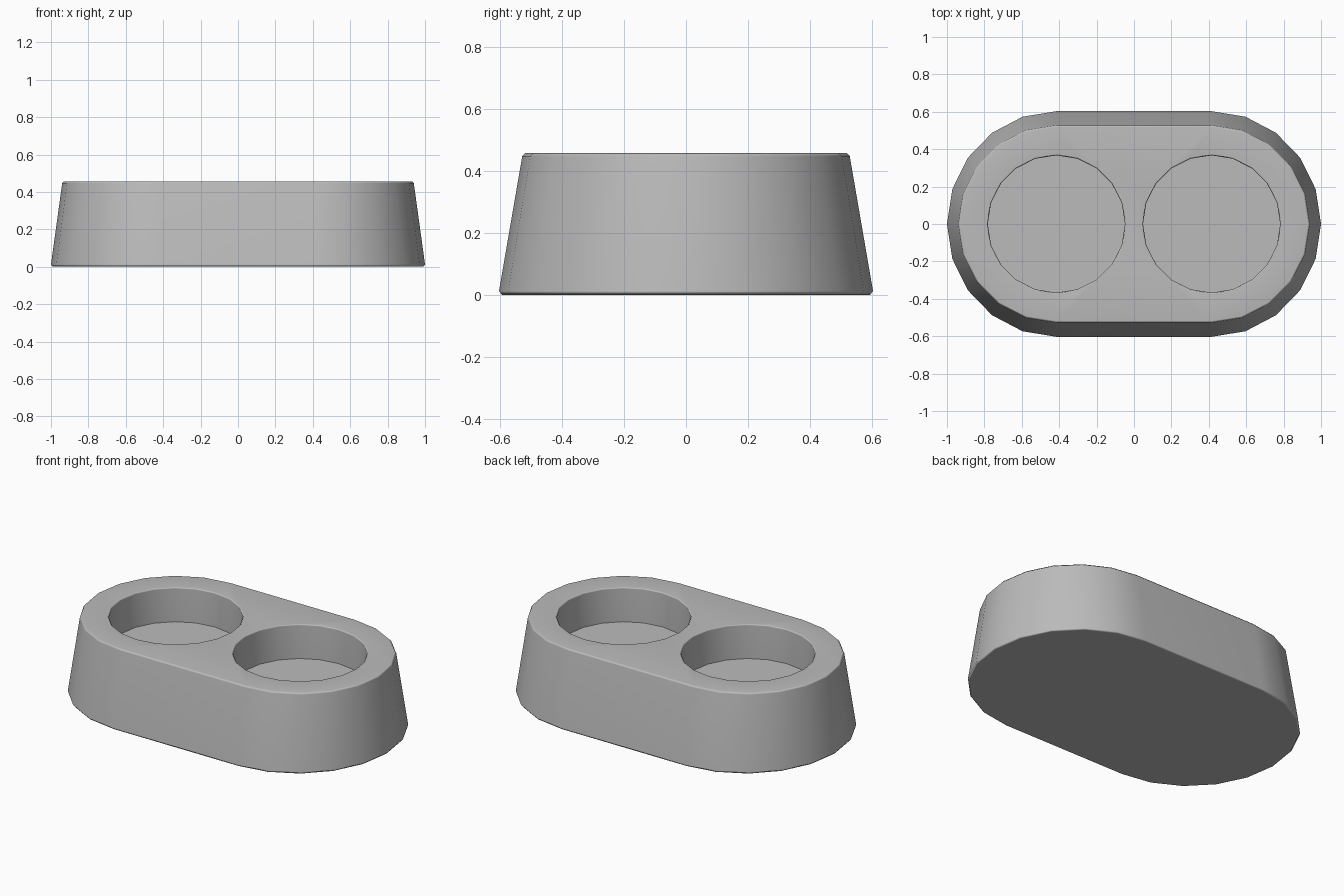
import bpy
import bmesh
from math import sin, cos, pi

if "Cube" in bpy.data.objects:
    bpy.data.objects.remove(bpy.data.objects["Cube"])

CENTRE = 0.415   # x offset of the rounded ends and of the wells
STEP = pi / 10   # twenty-sided curves

grey = bpy.data.materials.new("light_grey")
grey.use_nodes = True
grey.diffuse_color = (0.5, 0.5, 0.5, 1)
grey.node_tree.nodes["Principled BSDF"].inputs["Base Color"].default_value = (0.5, 0.5, 0.5, 1)

bm = bmesh.new()


def stadium(z, rx, ry):
    """Ring with two straight sides and two half-round ends."""
    ring = []
    for side, start in ((1, -pi / 2), (-1, pi / 2)):
        for i in range(11):
            a = start + i * STEP
            ring.append(bm.verts.new((side * CENTRE + rx * cos(a), ry * sin(a), z)))
    return ring


def circle(x, z, r):
    return [bm.verts.new((x + r * cos(i * STEP), r * sin(i * STEP), z)) for i in range(20)]


def skin(rings):
    """Join successive rings with quads."""
    for low, high in zip(rings, rings[1:]):
        n = len(low)
        for i in range(n):
            j = (i + 1) % n
            bm.faces.new((low[i], low[j], high[j], high[i]))


def ring_edges(ring):
    return [bm.edges.get((v, ring[i - 1])) for i, v in enumerate(ring)]


# Tapered outer wall with small chamfers at the bottom and top
outer = [stadium(*p) for p in ((0, 0.575, 0.593), (0.012, 0.585, 0.603),
                               (0.447, 0.525, 0.528), (0.457, 0.515, 0.518))]
skin(outer)
bm.faces.new(outer[0])
rim_edges = ring_edges(outer[-1])

# Two round wells with chamfered rims and flat floors
for x in (-CENTRE, CENTRE):
    well = [circle(x, z, r) for z, r in ((0.457, 0.374), (0.450, 0.367), (0.25, 0.367))]
    skin(well)
    bm.faces.new(well[-1])
    rim_edges += ring_edges(well[0])

# Flat top around the wells
bmesh.ops.triangle_fill(bm, edges=rim_edges, use_beauty=True, normal=(0, 0, 1))
bmesh.ops.recalc_face_normals(bm, faces=bm.faces)

mesh = bpy.data.meshes.new("double_bowl_stand")
bm.to_mesh(mesh)
bm.free()
mesh.materials.append(grey)
stand = bpy.data.objects.new("double_bowl_stand", mesh)
bpy.context.collection.objects.link(stand)

# Soft shading over the chamfers, sharp floor edges
bpy.context.view_layer.objects.active = stand
stand.select_set(True)
bpy.ops.object.shade_smooth_by_angle(angle=pi / 3)
soft = stand.modifiers.new("weighted_normals", 'WEIGHTED_NORMAL')
soft.keep_sharp = True
